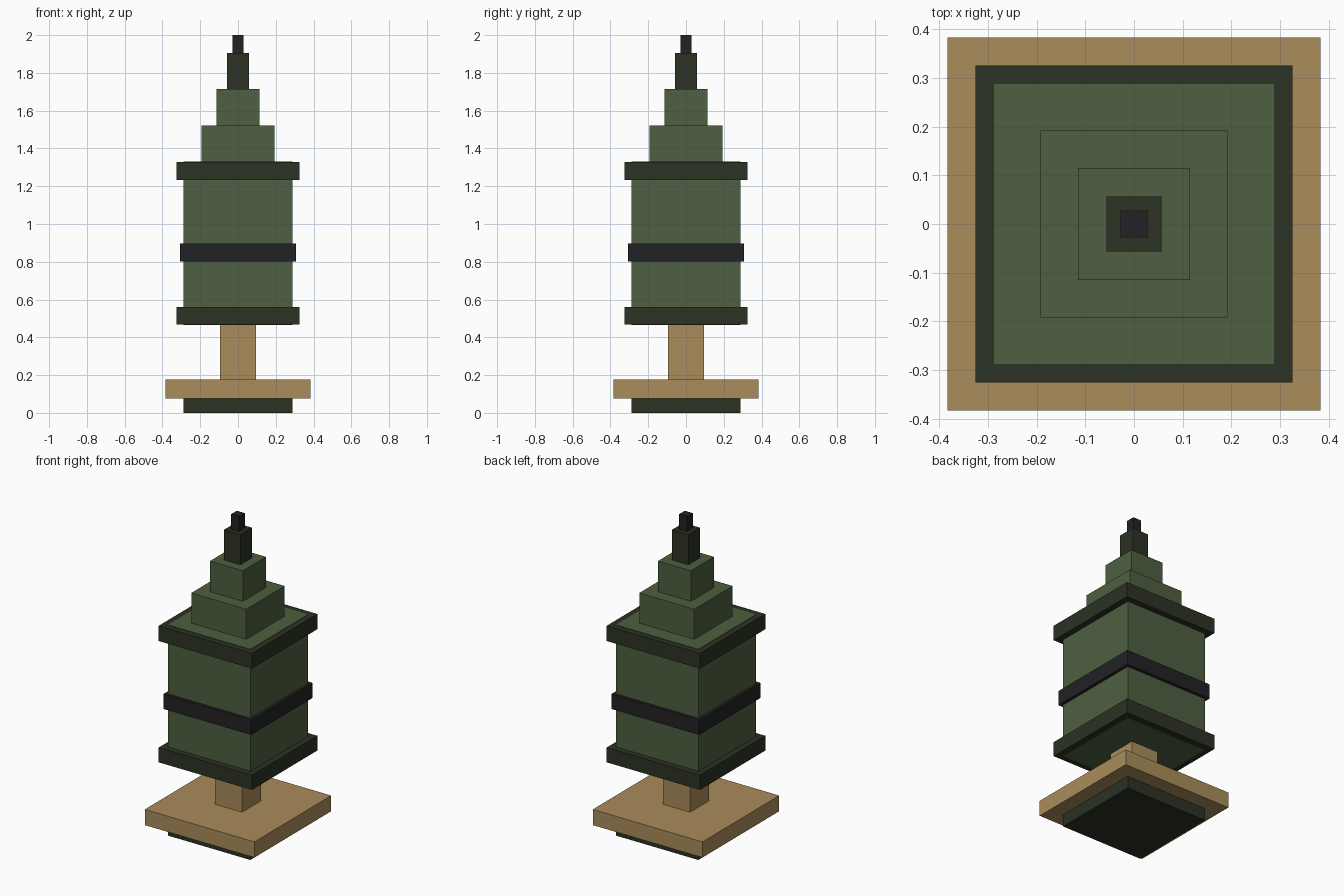
import bpy
import bmesh
from mathutils import Matrix

if "Cube" in bpy.data.objects:
    bpy.data.objects.remove(bpy.data.objects["Cube"])


def material(name, rgb):
    m = bpy.data.materials.new(name)
    m.diffuse_color = (*rgb, 1.0)
    m.use_nodes = True
    m.node_tree.nodes["Principled BSDF"].inputs["Base Color"].default_value = m.diffuse_color
    return m


GREEN = material("moss green", (0.075, 0.115, 0.052))
DARK = material("dark olive", (0.025, 0.032, 0.017))
BLACK = material("charcoal", (0.016, 0.016, 0.018))
TAN = material("tan wood", (0.40, 0.264, 0.103))


def block(name, half, z0, z1, mat):
    """Square block centred on the vertical axis."""
    bm = bmesh.new()
    size = Matrix.Diagonal((2 * half, 2 * half, z1 - z0, 1))
    bmesh.ops.create_cube(bm, size=1, matrix=Matrix.Translation((0, 0, (z0 + z1) / 2)) @ size)
    mesh = bpy.data.meshes.new(name)
    bm.to_mesh(mesh)
    bm.free()
    mesh.materials.append(mat)
    bpy.context.collection.objects.link(bpy.data.objects.new(name, mesh))


# Base: foot, wide slab and stem
block("foot", 0.288, 0.0, 0.077, DARK)
block("base_slab", 0.383, 0.077, 0.176, TAN)
block("stem", 0.095, 0.176, 0.467, TAN)

# Body, showing just through both collars, and the dark band around it
block("body", 0.288, 0.465, 1.331, GREEN)
block("lower_collar", 0.326, 0.467, 0.560, DARK)
block("middle_band", 0.307, 0.802, 0.896, BLACK)
block("upper_collar", 0.326, 1.233, 1.329, DARK)

# Stepped top
block("lower_tier", 0.192, 1.331, 1.521, GREEN)
block("upper_tier", 0.115, 1.521, 1.714, GREEN)
block("spire", 0.057, 1.714, 1.905, DARK)
block("spire_tip", 0.028, 1.905, 2.0, BLACK)
